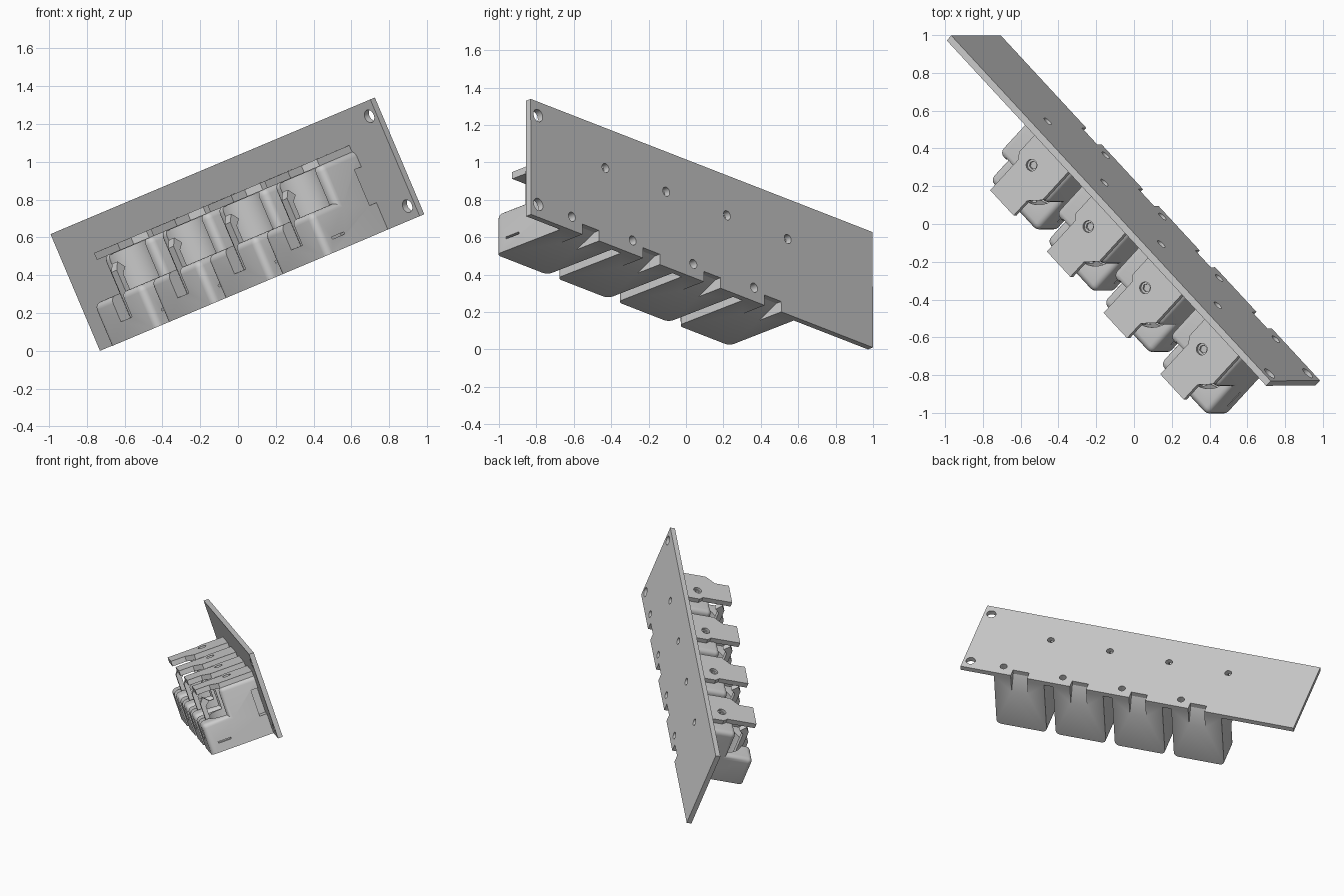
import bpy, bmesh, math
from mathutils import Matrix, Vector

if "Cube" in bpy.data.objects:
    bpy.data.objects.remove(bpy.data.objects["Cube"])

# Tilted local frame: x = along the plate, y = up the plate, z = out of the front
U = Vector((0.653, -0.706, 0.275)).normalized()
W = Vector((-0.392, 0, 0.920))
W = (W - U * W.dot(U)).normalized()
N = U.cross(W)
FRAME = Matrix.Translation((-0.73, 0.973, 0.0)) @ Matrix((U, W, N)).transposed().to_4x4()

LENGTH, HEIGHT, THICK = 2.59, 0.67, 0.037
PITCH, FIRST = 0.46, 0.757
HALF = 0.195
CENTRES = [FIRST + i * PITCH for i in range(4)]


def prism(name, pts, axis, lo, hi, round_r=0):
    """Extrude a 2D outline along local x ('u'), y ('w') or z ('n')."""
    place = {'u': lambda p, t: (t, p[1], p[0]),
             'w': lambda p, t: (p[0], t, p[1]),
             'n': lambda p, t: (p[0], p[1], t)}[axis]
    bm = bmesh.new()
    a = [bm.verts.new(place(p, lo)) for p in pts]
    b = [bm.verts.new(place(p, hi)) for p in pts]
    bm.faces.new(a)
    bm.faces.new(b)
    k = len(pts)
    for i in range(k):
        bm.faces.new((a[i], a[(i + 1) % k], b[(i + 1) % k], b[i]))
    bmesh.ops.recalc_face_normals(bm, faces=bm.faces)
    if round_r:
        # round everything except the mounting face and the flat underside
        edges = []
        for e in bm.edges:
            mid = (e.verts[0].co + e.verts[1].co) / 2
            if mid.z > 0.01 and mid.y > 0.01 and e.calc_face_angle_signed() > 0:
                edges.append(e)
        bmesh.ops.bevel(bm, geom=edges, offset=round_r, segments=4,
                        profile=0.5, affect='EDGES', clamp_overlap=True)
    me = bpy.data.meshes.new(name)
    bm.to_mesh(me)
    bm.free()
    ob = bpy.data.objects.new(name, me)
    bpy.context.collection.objects.link(ob)
    return ob


def rect(x0, y0, x1, y1):
    return [(x0, y0), (x1, y0), (x1, y1), (x0, y1)]


def circle(x, y, r, n=24):
    return [(x + r * math.cos(2 * math.pi * i / n),
             y + r * math.sin(2 * math.pi * i / n)) for i in range(n)]


def carve(ob, cutters):
    """Subtract the cutters, then bake the result and remove them."""
    for c in cutters:
        c.hide_render = True
        m = ob.modifiers.new('cut', 'BOOLEAN')
        m.operation, m.solver, m.object = 'DIFFERENCE', 'EXACT', c
    bpy.context.view_layer.update()
    me = bpy.data.meshes.new_from_object(
        ob.evaluated_get(bpy.context.evaluated_depsgraph_get()))
    ob.modifiers.clear()
    ob.data = me
    for c in cutters:
        bpy.data.objects.remove(c)


def smooth(ob):
    bpy.ops.object.select_all(action='DESELECT')
    ob.select_set(True)
    bpy.context.view_layer.objects.active = ob
    bpy.ops.object.shade_smooth_by_angle(angle=math.radians(35))


# Mounting plate with corner holes, peg holes and edge notches
plate = prism('mounting_plate', rect(0, 0, LENGTH, HEIGHT), 'n', -THICK, 0)
cuts = [prism('cut', circle(2.534, w, 0.035), 'n', -0.1, 0.1) for w in (0.074, 0.59)]
for c in CENTRES:
    cuts.append(prism('cut', circle(c - 0.113, 0.438, 0.026), 'n', -0.1, 0.1))
    cuts.append(prism('cut', circle(c + 0.142, 0.079, 0.026), 'n', -0.1, 0.1))
    cuts.append(prism('cut', rect(c - 0.063, -0.05, c + 0.063, 0.06), 'n', -0.1, 0.1))
carve(plate, cuts)
smooth(plate)
plate.matrix_world = FRAME

# Holder body: low cup in front, taller cradle against the plate
body = prism('holder_body',
             [(0, 0), (0.485, 0), (0.485, 0.24), (0.28, 0.24), (0.28, 0.455), (0, 0.455)],
             'u', -HALF, HALF, 0.035)
carve(body, [
    prism('bore', circle(0, 0.27, 0.145, 40), 'w', 0.02, 0.447),
    prism('front_slot', rect(-0.045, 0.39, 0.045, 0.6), 'w', 0.1, 0.4),
    prism('under_groove', [(-0.05, -0.05), (0.17, -0.05), (0.13, 0), (0, 0.06), (-0.05, 0.06)],
          'u', -0.063, 0.063),
    prism('side_recess', rect(-0.05, 0.155, 0.055, 0.36), 'u', HALF - 0.08, HALF + 0.1),
    prism('side_slit', rect(0.31, 0.068, 0.41, 0.08), 'u', HALF - 0.03, HALF + 0.1),
    prism('peg_hole', circle(-0.113, 0.438 - 0.01, 0.02, 16), 'n', -0.05, 0.08),
    prism('peg_hole', circle(0.142, 0.079, 0.026), 'n', -0.05, 0.08),
])
smooth(body)

# Retaining arm over the cradle, wide at the plate and narrow at the tip
arm_outline = [(-0.1, 0), (0.175, 0), (0.175, 0.265), (0.115, 0.33), (0.115, 0.44),
               (-0.075, 0.44), (-0.075, 0.21), (-0.1, 0.18)]
arm = prism('retaining_arm', arm_outline, 'w', 0.45, 0.49)
carve(arm, [prism('screw_hole', circle(0, 0.178, 0.031), 'w', 0.47, 0.6),
            prism('hex_hole', circle(0, 0.178, 0.022, 6), 'w', 0.4, 0.6)])
smooth(arm)

# Sprung clip standing in the front slot, with a barbed top
clip = prism('spring_clip',
             [(0.395, 0.1), (0.43, 0.1), (0.43, 0.36), (0.40, 0.40),
              (0.36, 0.36), (0.395, 0.33)], 'u', -0.022, 0.022)

# Repeat the holder four times along the plate
for i, c in enumerate(CENTRES):
    for part in (body, arm, clip):
        ob = part if i == 0 else part.copy()
        if i:
            ob.name = f'{part.name}_{i + 1}'
            bpy.context.collection.objects.link(ob)
        ob.matrix_world = FRAME @ Matrix.Translation((c, 0, 0))
